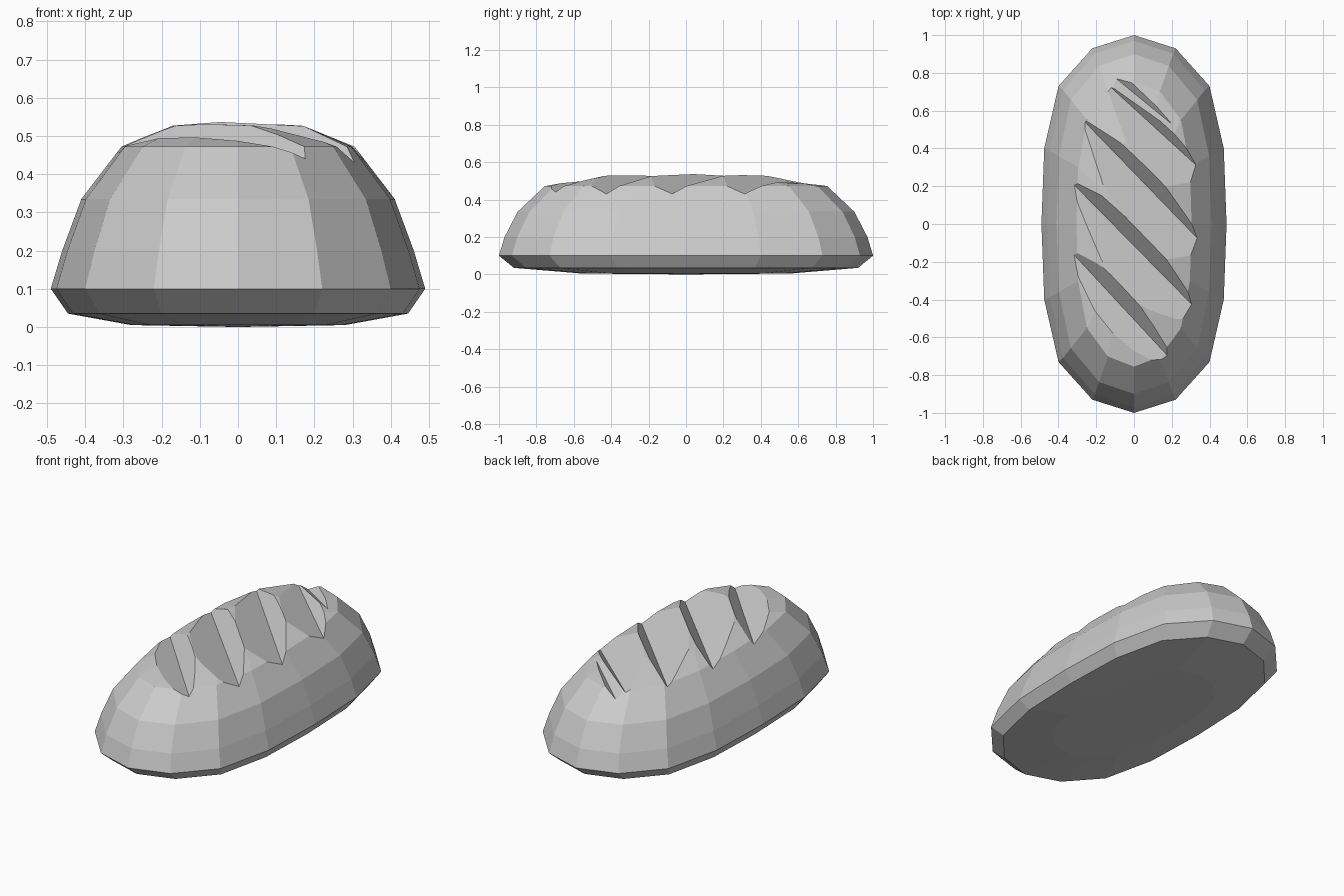
import bpy, bmesh
from mathutils import Vector

cube = bpy.data.objects.get("Cube")
if cube:
    bpy.data.objects.remove(cube, do_unlink=True)

# Single crust colour
crust = bpy.data.materials.new("crust_grey")
crust.use_nodes = True
colour = (0.6, 0.6, 0.6, 1)
crust.diffuse_color = colour
crust.node_tree.nodes["Principled BSDF"].inputs["Base Color"].default_value = colour


def make_object(name, bm):
    bmesh.ops.recalc_face_normals(bm, faces=bm.faces)
    mesh = bpy.data.meshes.new(name)
    bm.to_mesh(mesh)
    bm.free()
    mesh.materials.append(crust)
    obj = bpy.data.objects.new(name, mesh)
    bpy.context.collection.objects.link(obj)
    return obj


# Sixteen-sided oval outline, mirrored from one quarter
quarter = [(1, 0), (0.97, 0.4), (0.816, 0.73), (0.45, 0.93)]
half = quarter + [(0, 1)] + [(-x, y) for x, y in reversed(quarter[1:])]
outline = half + [(-x, -y) for x, y in half]

# Loaf body: rings of half width, half length and height
rings = [(0.28, 0.56, 0.005), (0.445, 0.92, 0.035), (0.49, 1.0, 0.1),
         (0.46, 0.97, 0.2), (0.41, 0.9, 0.335), (0.305, 0.755, 0.472),
         (0.175, 0.45, 0.527)]
bm = bmesh.new()
loops = [[bm.verts.new((x * w, y * l, z)) for x, y in outline] for w, l, z in rings]
count = len(outline)
for low, high in zip(loops, loops[1:]):
    for i in range(count):
        j = (i + 1) % count
        bm.faces.new((low[i], low[j], high[j], high[i]))
for loop, height in ((loops[0], 0), (loops[-1], 0.54)):
    centre = bm.verts.new((0, 0, height))
    for i in range(count):
        bm.faces.new((loop[i], loop[(i + 1) % count], centre))
loaf = make_object("bread_loaf", bm)


# Slash: a lopsided V with a steep wall and a gentle ramp
def slash_cutter(start, end, wall, ramp):
    a, b = Vector(start), Vector(end)
    along = (b - a).normalized()
    side = Vector((-along.y, along.x, 0)).normalized()
    up = Vector((0, 0, 0.3))
    section = [Vector((0, 0, 0)), up + side * wall, up - side * ramp]
    bm = bmesh.new()
    ends = [[bm.verts.new(p + s) for s in section]
            for p in (a - along * 0.1, b + along * 0.1)]
    bm.faces.new(ends[0])
    bm.faces.new(ends[1])
    for i in range(3):
        j = (i + 1) % 3
        bm.faces.new((ends[0][i], ends[0][j], ends[1][j], ends[1][i]))
    cutter = make_object("slash_cutter", bm)
    cutter.hide_render = True
    return cutter


slashes = [
    ((-0.33, -0.15, 0.45), (0.18, -0.70, 0.44), 0.26, 0.75),
    ((-0.33, 0.22, 0.45), (0.30, -0.42, 0.43), 0.24, 0.62),
    ((-0.27, 0.55, 0.46), (0.34, -0.08, 0.43), 0.24, 0.62),
    ((-0.13, 0.73, 0.46), (0.33, 0.31, 0.43), 0.26, 0.6),
    ((-0.18, 0.84, 0.41), (0.15, 0.57, 0.475), 0.3, 0.4),
]
cutters = []
for slash in slashes:
    cutter = slash_cutter(*slash)
    cutters.append(cutter)
    mod = loaf.modifiers.new("slash", "BOOLEAN")
    mod.operation = "DIFFERENCE"
    mod.solver = "EXACT"
    mod.object = cutter

# Bake the cuts and discard the cutters
bpy.context.view_layer.update()
graph = bpy.context.evaluated_depsgraph_get()
baked = bpy.data.meshes.new_from_object(loaf.evaluated_get(graph))
loaf.modifiers.clear()
loaf.data = baked
baked.name = "bread_loaf"
baked.materials.clear()
baked.materials.append(crust)
for poly in baked.polygons:
    poly.material_index = 0
    poly.use_smooth = False
for cutter in cutters:
    bpy.data.objects.remove(cutter, do_unlink=True)
